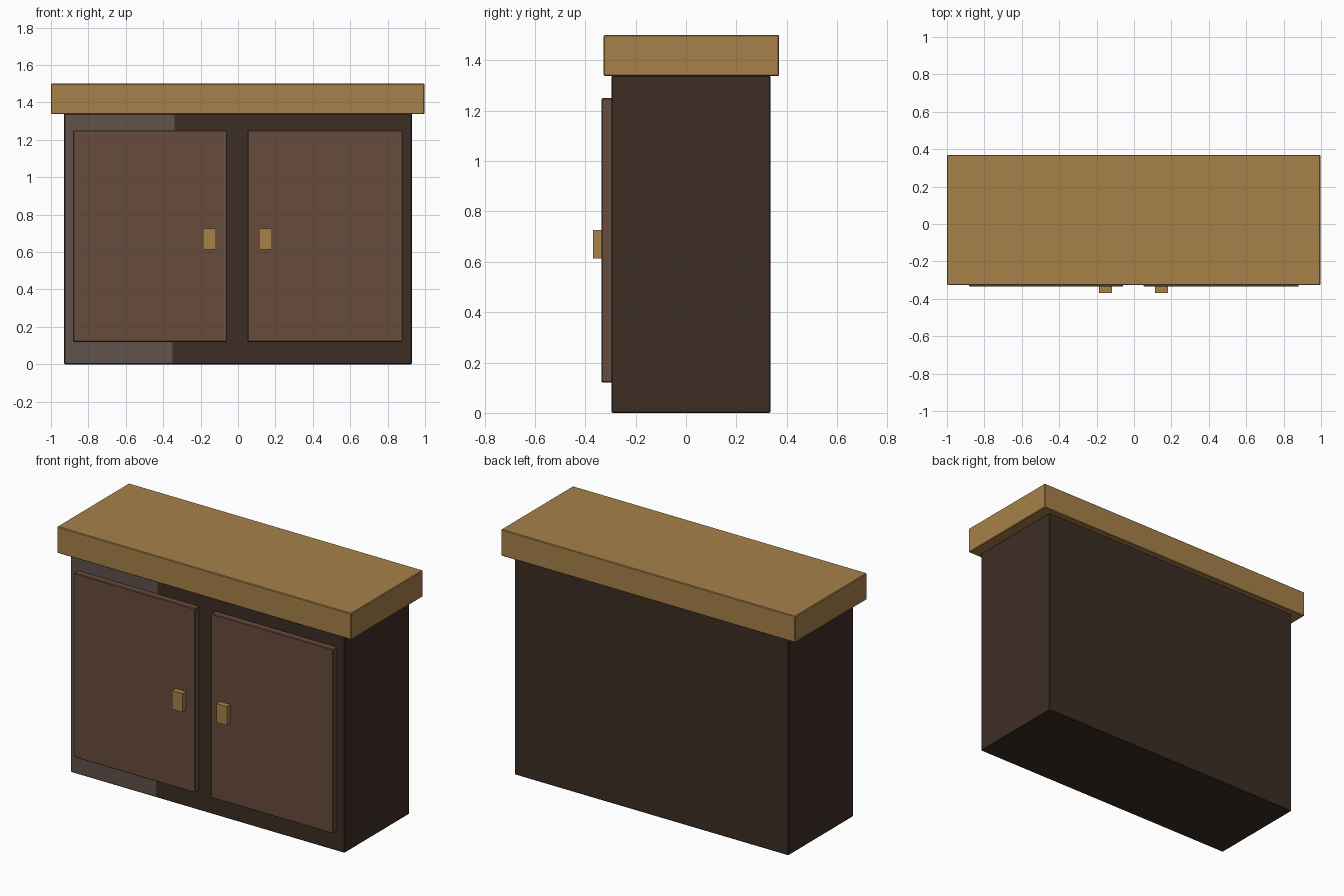
import bpy, bmesh
from mathutils import Vector

if "Cube" in bpy.data.objects:
    bpy.data.objects.remove(bpy.data.objects["Cube"])


def material(name, rgb):
    m = bpy.data.materials.new(name)
    m.diffuse_color = (*rgb, 1)
    m.use_nodes = True
    m.node_tree.nodes["Principled BSDF"].inputs["Base Color"].default_value = m.diffuse_color
    return m


WOOD = material("light wood", (0.39, 0.22, 0.068))
DARK = material("dark brown", (0.046, 0.027, 0.018))
DOOR = material("red brown", (0.137, 0.070, 0.045))
GREY = material("grey brown", (0.115, 0.085, 0.070))


def box(name, lo, hi, mats, bevel=0.004, cut=None):
    """Box between two corners with lightly bevelled edges; cut splits off a grey front panel."""
    lo, hi = Vector(lo), Vector(hi)
    centre, size = (lo + hi) / 2, hi - lo
    bm = bmesh.new()
    bmesh.ops.create_cube(bm, size=1)
    bmesh.ops.scale(bm, vec=size, verts=bm.verts)
    bmesh.ops.translate(bm, vec=centre, verts=bm.verts)
    if bevel:
        bmesh.ops.bevel(bm, geom=list(bm.edges), offset=bevel, segments=1,
                        affect='EDGES', profile=0.5)
    if cut:
        point, normal = Vector(cut[0]), Vector(cut[1])
        bmesh.ops.bisect_plane(bm, geom=bm.verts[:] + bm.edges[:] + bm.faces[:],
                               plane_co=point, plane_no=normal)
        bm.normal_update()
        for f in bm.faces:
            if f.normal.y < -0.9 and (f.calc_center_median() - point).dot(normal) < 0:
                f.material_index = 1
    me = bpy.data.meshes.new(name)
    bm.to_mesh(me)
    bm.free()
    for m in mats:
        me.materials.append(m)
    ob = bpy.data.objects.new(name, me)
    bpy.context.collection.objects.link(ob)
    return ob


# Cabinet body, with the left part of its front in grey
box("cabinet_body", (-0.93, -0.295, 0), (0.93, 0.335, 1.34), [DARK, GREY],
    cut=((-0.345, 0, 0.67), (1, 0, -0.008)))

# Overhanging worktop
box("worktop", (-1, -0.327, 1.338), (0.997, 0.37, 1.5), [WOOD])

# Doors and handles
for side, x0, x1, h0, h1 in (("left", -0.882, -0.058, -0.188, -0.118),
                             ("right", 0.052, 0.88, 0.113, 0.183)):
    box(side + "_door", (x0, -0.335, 0.12), (x1, -0.29, 1.25), [DOOR])
    box(side + "_handle", (h0, -0.37, 0.613), (h1, -0.33, 0.727), [WOOD], bevel=0)
